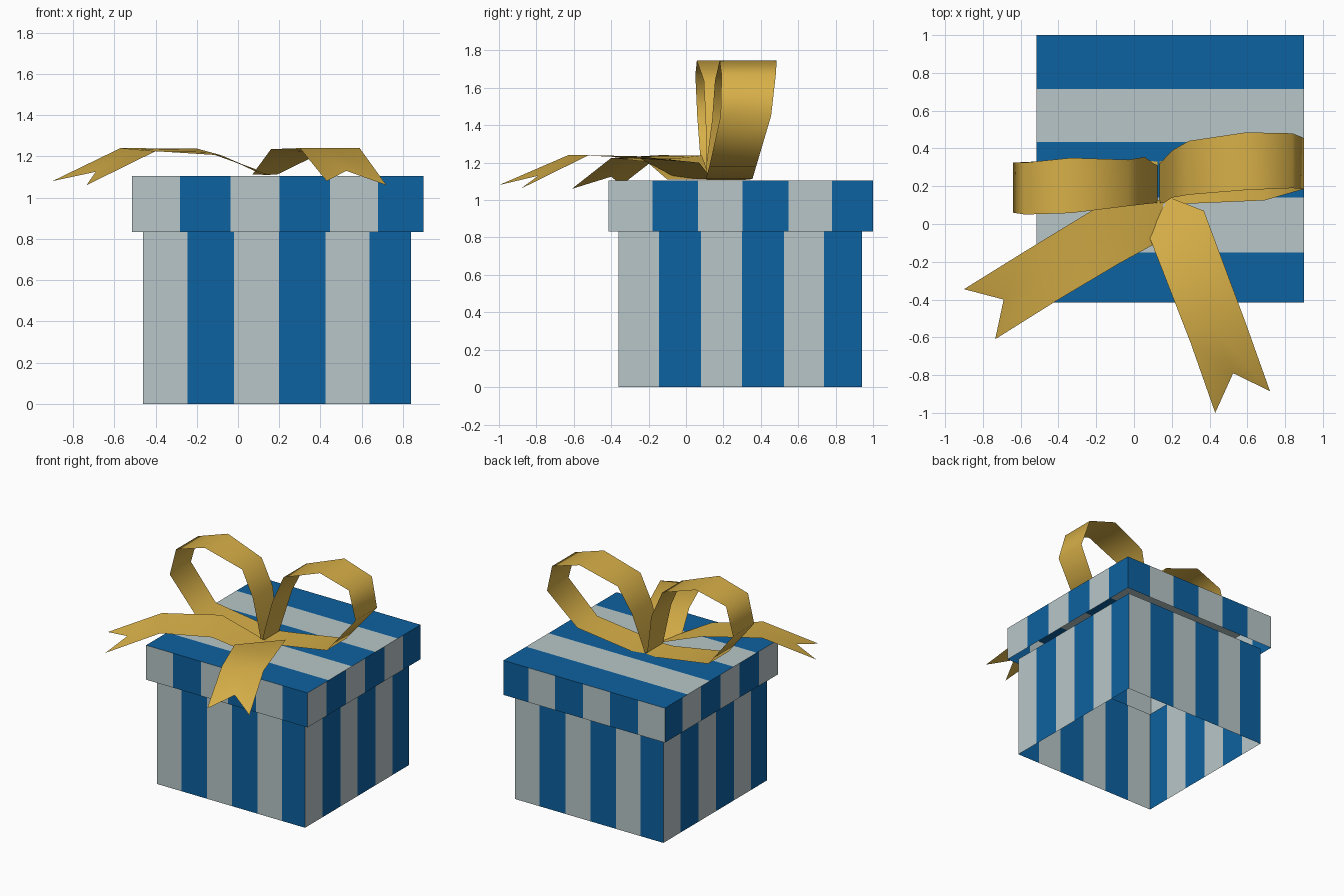
import bpy
from mathutils import Vector

if "Cube" in bpy.data.objects:
    bpy.data.objects.remove(bpy.data.objects["Cube"])


def material(name, rgb):
    m = bpy.data.materials.new(name)
    m.diffuse_color = (*rgb, 1)
    m.use_nodes = True
    m.node_tree.nodes["Principled BSDF"].inputs["Base Color"].default_value = m.diffuse_color
    return m


GREY = material("pale_grey", (0.479, 0.565, 0.578))
BLUE = material("deep_blue", (0.004, 0.122, 0.352))
GOLD = material("gold", (0.686, 0.434, 0.065))

# stripe edges as fractions of a wall's length
WALL = (0, 0.166, 0.339, 0.507, 0.68, 0.844, 1)
TOP = (0, 0.187, 0.392, 0.601, 0.799, 1)


def make_object(name, verts, faces, mats, indices=None, smooth=False):
    mesh = bpy.data.meshes.new(name)
    mesh.from_pydata([tuple(v) for v in verts], [], faces)
    for m in mats:
        mesh.materials.append(m)
    for i, p in enumerate(mesh.polygons):
        p.use_smooth = smooth
        p.material_index = indices[i] if indices else 0
    mesh.update()
    ob = bpy.data.objects.new(name, mesh)
    bpy.context.collection.objects.link(ob)
    return ob


def add_stripes(data, a, b, rise, cuts, first=0, flip=False):
    """Striped quad from a to b, extended by the vector rise."""
    verts, faces, ids = data
    a, b, rise = Vector(a), Vector(b), Vector(rise)
    for i, (s, t) in enumerate(zip(cuts, cuts[1:])):
        p, q = a.lerp(b, s), a.lerp(b, t)
        n = len(verts)
        verts += [p, q, q + rise, p + rise]
        f = (n, n + 1, n + 2, n + 3)
        faces.append(f[::-1] if flip else f)
        ids.append((i + first) % 2)


def striped_box(name, lo, hi, z0, z1, mirrored, top):
    """Open-bottomed box; mirrored walls repeat the opposite wall's stripes."""
    (x0, y0), (x1, y1) = lo, hi
    corners = [(x0, y0, z0), (x1, y0, z0), (x1, y1, z0), (x0, y1, z0)]
    data = ([], [], [])
    for i in range(4):
        a, b = corners[i], corners[(i + 1) % 4]
        swap = mirrored and i >= 2
        if swap:
            a, b = b, a
        add_stripes(data, a, b, (0, 0, z1 - z0), WALL, flip=swap)
    if top:
        add_stripes(data, (x0, y0, z1), (x0, y1, z1), (x1 - x0, 0, 0), TOP,
                    first=1, flip=True)
    return make_object(name, data[0], data[1], [GREY, BLUE], data[2])


striped_box("box_body", (-0.46, -0.36), (0.84, 0.94), 0, 0.832, False, False)
striped_box("box_lid", (-0.515, -0.415), (0.9, 1.0), 0.832, 1.105, True, True)


# bow loops: shared profile mirrored about the knot, own depth per side
KNOT_X = 0.13
LOOP = [(0.005, 1.108), (0.025, 1.2), (0.073, 1.43), (0.16, 1.64),
        (0.463, 1.745), (0.708, 1.67), (0.77, 1.45), (0.56, 1.18),
        (0.10, 1.112), (0.005, 1.11)]
DEPTHS = {
    "left_bow_loop": (-1, [(0.11, 0.31), (0.11, 0.32), (0.105, 0.355),
                           (0.095, 0.34), (0.058, 0.35), (0.05, 0.325),
                           (0.06, 0.325), (0.08, 0.335), (0.11, 0.34),
                           (0.11, 0.33)]),
    "right_bow_loop": (1, [(0.11, 0.32), (0.11, 0.34), (0.14, 0.39),
                           (0.155, 0.44), (0.18, 0.485), (0.19, 0.48),
                           (0.185, 0.455), (0.125, 0.375), (0.105, 0.355),
                           (0.11, 0.33)]),
}
for name, (side, depths) in DEPTHS.items():
    verts = []
    for (dx, z), (front, back) in zip(LOOP, depths):
        x = KNOT_X + side * dx
        verts += [(x, front, z), (x, back, z)]
    faces = [(2 * i, 2 * i + 1, 2 * i + 3, 2 * i + 2)
             for i in range(len(LOOP) - 1)]
    if side > 0:
        faces = [f[::-1] for f in faces]
    make_object(name, verts, faces, [GOLD], smooth=True)


# bow tails: left and right edge per section, swallow-tail notch at the end
def tail(name, sections, notch):
    verts = []
    for i, (l, r) in enumerate(sections):
        mid = (Vector(l) + Vector(r)) / 2
        if i == len(sections) - 1:
            mid = Vector(notch)
        verts += [Vector(l), mid, Vector(r)]
    faces = []
    for i in range(len(sections) - 1):
        for j in (0, 1):
            n = 3 * i + j
            faces.append((n, n + 3, n + 4, n + 1))
    make_object(name, verts, faces, [GOLD], smooth=True)


tail("right_bow_tail",
     [((0.07, -0.04, 1.112), (0.19, 0.14, 1.112)),
      ((0.16, -0.27, 1.235), (0.37, 0.07, 1.20)),
      ((0.30, -0.63, 1.24), (0.59, -0.52, 1.24)),
      ((0.43, -1.0, 1.08), (0.72, -0.885, 1.06))],
     (0.525, -0.79, 1.13))
tail("left_bow_tail",
     [((0.16, 0.13, 1.11), (0.12, -0.10, 1.11)),
      ((-0.20, 0.085, 1.238), (-0.08, -0.21, 1.205)),
      ((-0.57, -0.14, 1.24), (-0.40, -0.40, 1.225)),
      ((-0.90, -0.345, 1.08), (-0.735, -0.61, 1.06))],
     (-0.69, -0.40, 1.125))
